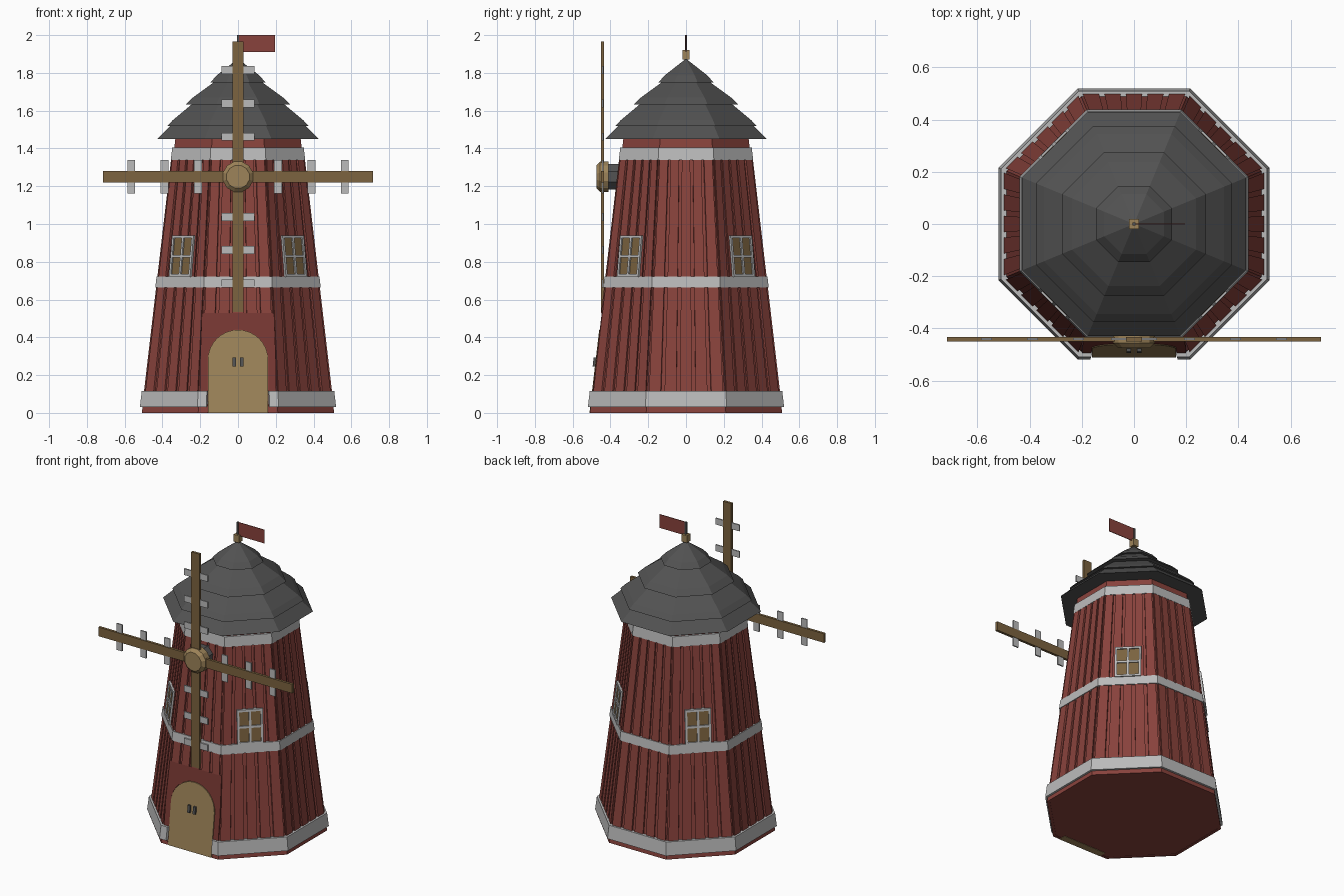
import bpy, bmesh, math
from mathutils import Vector

if "Cube" in bpy.data.objects:
    bpy.data.objects.remove(bpy.data.objects["Cube"])

T = math.tan(math.pi / 8)


def mat(name, rgb):
    m = bpy.data.materials.new(name)
    m.diffuse_color = (*rgb, 1)
    m.use_nodes = True
    m.node_tree.nodes["Principled BSDF"].inputs["Base Color"].default_value = m.diffuse_color
    return m


RED = mat("red_wood", (.25, .055, .045))
DEEP = mat("deep_red_wood", (.19, .04, .033))
WHITE = mat("white_trim", (.5, .5, .5))
SLATE = mat("dark_slate", (.085, .085, .085))
TAN = mat("tan_wood", (.34, .23, .1))
BROWN = mat("brown_wood", (.2, .125, .05))


def finish(name, bm, m):
    bmesh.ops.recalc_face_normals(bm, faces=bm.faces[:])
    me = bpy.data.meshes.new(name)
    bm.to_mesh(me)
    bm.free()
    me.materials.append(m)
    ob = bpy.data.objects.new(name, me)
    bpy.context.collection.objects.link(ob)
    return ob


def apothem(z):
    return .501 - .1167 * z


def wall_point(k, u, z, off, frac):
    # point on wall k (0 = front), u along it, off outward from the core
    a = apothem(z) + off
    ang = math.radians(45 * k - 90)
    n = Vector((math.cos(ang), math.sin(ang), 0))
    t = Vector((-n.y, n.x, 0))
    return n * a + t * (u * a * T if frac else u) + Vector((0, 0, z))


def prism(bm, k, pts, off0, off1, frac=False):
    # outline pts (u, z) on sloping wall k, thick from off0 to off1
    a, b = [[bm.verts.new(wall_point(k, u, z, o, frac)) for u, z in pts]
            for o in (off0, off1)]
    bm.faces.new(a)
    bm.faces.new(b)
    for i in range(len(pts)):
        j = (i + 1) % len(pts)
        bm.faces.new((a[i], a[j], b[j], b[i]))


def rect(u0, u1, z0, z1):
    return [(u0, z0), (u1, z0), (u1, z1), (u0, z1)]


def box(bm, lo, hi):
    vs = bmesh.ops.create_cube(bm, size=1)["verts"]
    for v in vs:
        v.co = Vector([(lo[i] + hi[i]) / 2 + v.co[i] * (hi[i] - lo[i]) for i in range(3)])


def lathe(name, prof, m, sides=8, to_world=None):
    # profile (radius, height), radius measured to the flats
    bm = bmesh.new()
    rings = []
    for r, h in prof:
        rr = r / math.cos(math.pi / sides)
        ring = []
        for i in range(sides if r > 0 else 1):
            a = (i + .5) * 2 * math.pi / sides
            p = Vector((rr * math.cos(a), rr * math.sin(a), h))
            ring.append(bm.verts.new(to_world(p) if to_world else p))
        rings.append(ring)
    for a, b in zip(rings, rings[1:]):
        for i in range(sides):
            j = (i + 1) % sides
            f = [a[i % len(a)], a[j % len(a)], b[j % len(b)], b[i % len(b)]]
            bm.faces.new(list(dict.fromkeys(f)))
    return finish(name, bm, m)


# tower core
lathe("tower_core", [(0, .002), (apothem(0), .002), (apothem(1.46), 1.46), (0, 1.46)], RED)

# raised planks, five to a wall, in two storeys
bm = bmesh.new()
for k in range(8):
    for i in range(5):
        c = -.8 + .4 * i
        for z0, z1 in ((.53 if k == 0 else .1, .67), (.715, 1.345)):
            prism(bm, k, rect(c - .15, c + .15, z0, z1), -.005, .01, True)
finish("wall_planks", bm, RED)

# smooth panel round the door
bm = bmesh.new()
d = .162
for s in (-1, 1):
    prism(bm, 0, rect(s * d, s * .2, 0, .28), -.005, .007)
arch = [(d * math.cos(a), .28 + d * math.sin(a)) for a in [math.pi * i / 16 for i in range(17)]]
for (u0, z0), (u1, z1) in zip(arch, arch[1:]):
    prism(bm, 0, [(u0, z0), (u0 * 1.18, .53), (u1 * 1.18, .53), (u1, z1)], -.005, .007)
for s in (-1, 1):
    prism(bm, 0, [(s * d, .28), (s * .2, .28), (s * d * 1.18, .53)], -.005, .007)
finish("door_surround", bm, DEEP)

# red plinth and the three white bands, open at the door
for name, z0, z1, off, m in (("plinth", 0, .1, .008, RED), ("base_band", .03, .117, .022, WHITE),
                             ("middle_band", .663, .722, .0145, WHITE),
                             ("upper_band", 1.34, 1.405, .011, WHITE)):
    bm = bmesh.new()
    for k in range(8):
        if k == 0 and z0 < .1:
            prism(bm, k, rect(-1, -.78, z0, z1), -.01, off, True)
            prism(bm, k, rect(.78, 1, z0, z1), -.01, off, True)
        else:
            prism(bm, k, rect(-1, 1, z0, z1), -.01, off, True)
    finish(name, bm, m)

# arched door and its handles
bm = bmesh.new()
w = .16
prism(bm, 0, [(-w, 0), (w, 0)] + [(w * math.cos(math.pi * i / 16), .28 + w * math.sin(math.pi * i / 16))
                                  for i in range(17)], -.04, .01)
finish("door", bm, TAN)
bm = bmesh.new()
for s in (-1, 1):
    prism(bm, 0, rect(s * .02 - .009, s * .02 + .009, .245, .292), .005, .022)
finish("door_handles", bm, SLATE)

# windows on the four diagonal walls
frames, panes = bmesh.new(), bmesh.new()
for k in (1, 3, 5, 7):
    prism(panes, k, rect(-.078, .078, .722, .938), -.005, .014)
    for u0, u1, z0, z1 in ((-.08, -.066, .72, .94), (.066, .08, .72, .94),
                           (-.066, .066, .72, .734), (-.066, .066, .926, .94),
                           (-.007, .007, .734, .926), (-.066, .066, .823, .837)):
        prism(frames, k, rect(u0, u1, z0, z1), -.002, .022)
finish("window_frames", frames, WHITE)
finish("window_panes", panes, BROWN)

# tiered roof
lathe("roof", [(0, 1.45), (.428, 1.45), (.36, 1.518), (.375, 1.518), (.345, 1.55),
               (.245, 1.633), (.275, 1.633), (.238, 1.67), (.128, 1.75), (.145, 1.75),
               (.115, 1.785), (0, 1.875)], SLATE)

# finial, pole and flag
bm = bmesh.new()
box(bm, (-.019, -.019, 1.872), (.019, .019, 1.92))
finish("finial", bm, TAN)
bm = bmesh.new()
box(bm, (-.006, -.006, 1.9), (.006, .006, 2))
finish("flag_pole", bm, SLATE)
bm = bmesh.new()
box(bm, (.004, -.002, 1.91), (.195, .002, 2))
finish("flag", bm, RED)

# sails: crossed spars with three slats on each arm
C = 1.25
bm = bmesh.new()
box(bm, (-.715, -.45, C - .03), (.715, -.433, C + .03))
box(bm, (-.03, -.45, C - .715), (.03, -.433, C + .715))
finish("sail_spars", bm, BROWN)
bm = bmesh.new()
for s in (-1, 1):
    for r in (.212, .388, .565):
        c = s * r
        box(bm, (c - .021, -.445, C - .088), (c + .021, -.436, C + .088))
        box(bm, (-.088, -.445, C + c - .021), (.088, -.436, C + c + .021))
finish("sail_slats", bm, WHITE)

# hub and axle


def forward(p):
    return Vector((p.x, -p.z, C + p.y))


lathe("sail_hub", [(0, .41), (.08, .41), (.08, .455), (.06, .475), (0, .475)], TAN, 12, forward)
lathe("sail_axle", [(0, .3), (.068, .3), (.068, .415), (0, .415)], SLATE, 8, forward)
